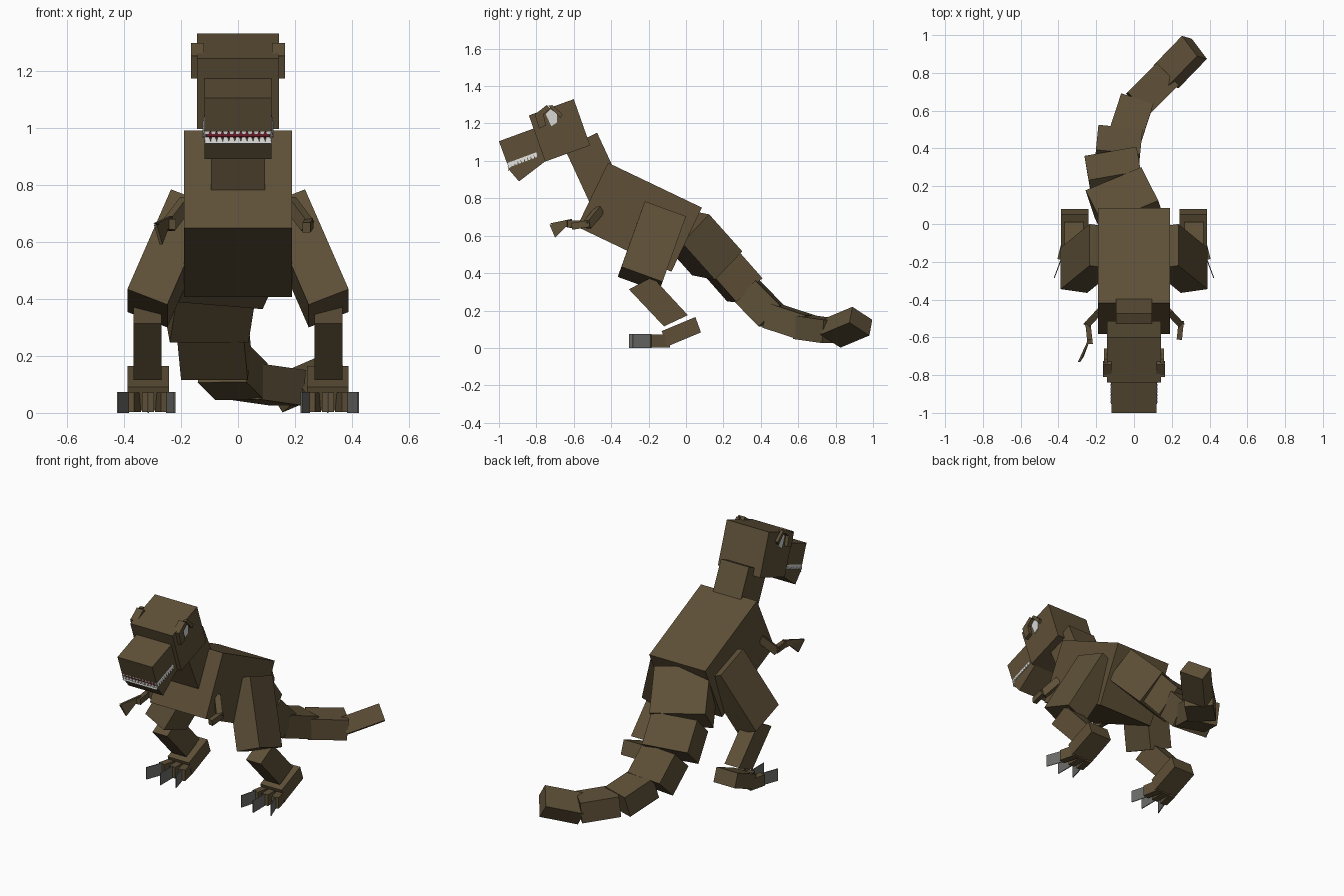
import bpy, bmesh
from mathutils import Vector as V

if "Cube" in bpy.data.objects:
    bpy.data.objects.remove(bpy.data.objects["Cube"])


def material(name, rgb):
    m = bpy.data.materials.new(name)
    m.diffuse_color = (*rgb, 1)
    m.use_nodes = True
    m.node_tree.nodes["Principled BSDF"].inputs["Base Color"].default_value = m.diffuse_color
    return m


HIDE = material("brown_hide", (0.112, 0.08, 0.039))
WHITE = material("tooth_white", (0.68, 0.68, 0.66))
RED = material("mouth_red", (0.16, 0.01, 0.02))
GREY = material("claw_grey", (0.15, 0.15, 0.145))


def slab(name, pts, ext, mat=HIDE, mirror=False):
    """Polygon of 3D points extruded along ext, optionally repeated at -x."""
    bm = bmesh.new()
    for s in ((1, -1) if mirror else (1,)):
        a = [bm.verts.new((p[0] * s, p[1], p[2])) for p in pts]
        b = [bm.verts.new(((p[0] + ext[0]) * s, p[1] + ext[1], p[2] + ext[2])) for p in pts]
        n = len(pts)
        bm.faces.new(a)
        bm.faces.new(b[::-1])
        for i in range(n):
            j = (i + 1) % n
            bm.faces.new((a[i], b[i], b[j], a[j]))
    bmesh.ops.recalc_face_normals(bm, faces=bm.faces)
    me = bpy.data.meshes.new(name)
    bm.to_mesh(me)
    bm.free()
    me.materials.append(mat)
    ob = bpy.data.objects.new(name, me)
    bpy.context.collection.objects.link(ob)
    return ob


def prism(name, yz, x0, x1, mat=HIDE, mirror=False):
    """Side profile in y, z spanning x0 to x1."""
    return slab(name, [(x0, y, z) for y, z in yz], (x1 - x0, 0, 0), mat, mirror)


def limb(name, a, b, w, h, mat=HIDE, mirror=False, side=None):
    """Box running from point a to point b with width w and height h."""
    a, b = V(a), V(b)
    d = (b - a).normalized()
    s = V(side) if side else d.cross(V((0, 0, 1)))
    s = (s - d * s.dot(d)).normalized()
    u = s.cross(d) * h / 2
    s = s * w / 2
    return slab(name, [a + s + u, a - s + u, a - s - u, a + s - u], b - a, mat, mirror)


def zigzag(a, b, drop, n):
    """Points of a saw-tooth edge hanging off the line a-b."""
    a, b, drop = V(a), V(b), V(drop)
    pts = [a]
    for i in range(n):
        pts += [a.lerp(b, (i + 0.15) / n) + drop, a.lerp(b, (i + 0.75) / n) + drop,
                a.lerp(b, (i + 1) / n) + drop * 0.3]
    return pts + [b]


# Body, neck and head
prism("body", [(-.417, .99), (.085, .75), (-.078, .407), (-.583, .648)], -.19, .19)
prism("neck", [(-.475, 1.15), (-.65, 1.068), (-.503, .75), (-.328, .832)], -.095, .095)
prism("head", [(-.60, 1.33), (-.84, 1.243), (-.753, .996), (-.513, 1.083)], -.143, .143)
prism("snout", [(-1.0, 1.105), (-.79, 1.182), (-.747, 1.064), (-.957, .987)], -.118, .118)
prism("lower_jaw", [(-.95, .957), (-.893, .89), (-.73, 1.015), (-.787, 1.082)], -.117, .117)

# Mouth lining
prism("mouth_roof", [(-.945, .992), (-.78, 1.052), (-.778, 1.046), (-.942, .986)], -.11, .11, RED)
prism("mouth_floor", [(-.944, .969), (-.78, 1.06), (-.778, 1.05), (-.94, .962)], -.11, .11, RED)

# Teeth along the sides and across the front
slab("upper_side_teeth", zigzag((.114, -.957, .988), (.114, -.80, 1.046), (.006, .009, -.024), 9),
     (.004, 0, 0), WHITE, True)
slab("lower_side_teeth", zigzag((.113, -.95, .957), (.113, -.81, 1.064), (.001, -.006, .013), 9),
     (.004, 0, 0), WHITE, True)
slab("upper_front_teeth", zigzag((-.118, -.957, .999), (.118, -.957, .999), (0, .003, -.022), 11),
     (0, .005, 0), WHITE)
slab("lower_front_teeth", zigzag((-.117, -.951, .945), (.117, -.951, .945), (0, .003, .022), 11),
     (0, .005, 0), WHITE)

# Eyes with brow ridges in front and above
prism("eye", [(-.75, 1.25), (-.725, 1.275), (-.69, 1.255), (-.69, 1.205), (-.72, 1.185)],
      .14, .148, WHITE, True)
prism("front_brow", [(-.81, 1.252), (-.765, 1.262), (-.748, 1.19), (-.785, 1.172)], .12, .165, HIDE, True)
prism("upper_brow", [(-.80, 1.255), (-.745, 1.298), (-.725, 1.28), (-.775, 1.237)], .12, .165, HIDE, True)
prism("rear_brow", [(-.735, 1.295), (-.715, 1.298), (-.66, 1.25), (-.672, 1.23)], .14, .16, HIDE, True)

# Tail: start, end, width, height, side direction
tail = [
    ((.005, -.01, .65), (-.085, .167, .452), .32, .216, (1, .33, 0)),
    ((-.09, .187, .455), (-.113, .315, .31), .28, .19, (1, .17, 0)),
    ((-.09, .325, .305), (-.077, .457, .171), .235, .16, (1, -.1, 0)),
    ((-.05, .455, .172), (.012, .645, .11), .18, .135, (1, -.3, 0)),
    ((.02, .635, .11), (.175, .79, .088), .165, .125, (1, -1, 0)),
    ((.17, .78, .078), (.32, .935, .143), .15, .10, (.08, -.11, .07)),
]
for i, (a, b, w, h, s) in enumerate(tail):
    limb(f"tail_segment_{i + 1}", a, b, w, h, side=s)

# Legs
down, thick = V((.153, -.125, -.35)), V((-.14, -.02, -.054))
top_front, top_back = V((.235, -.22, .784)), V((.235, 0, .704))
slab("thigh", [top_front, top_back, top_back + thick, top_front + thick], down, mirror=True)
prism("shin", [(-.305, .313), (-.18, .38), (.01, .175), (-.118, .115)], .268, .367, mirror=True)
prism("heel", [(-.13, .09), (.05, .165), (.08, .083), (-.10, .008)], .242, .387, mirror=True)

# Three toes per foot, each with a thin upright claw
for i, (x0, x1, x2, tip) in enumerate(((.27, .25, .222, -.285), (.315, .315, .315, -.305),
                                       (.36, .385, .422, -.285))):
    limb(f"toe_{i}", (x0, -.09, .037), (x1, -.19, .037), .042, .068, mirror=True)
    limb(f"toe_claw_{i}", (x1, -.185, .037), (x2, tip, .037), .005, .074, GREY, True)

# Arms; only the left hand reaches forward
limb("upper_arm", (.18, -.46, .74), (.245, -.53, .655), .035, .045, mirror=True)
limb("right_forearm", (.25, -.515, .665), (.24, -.61, .65), .028, .036)
limb("left_forearm", (-.245, -.515, .665), (-.232, -.635, .662), .028, .036)
slab("left_upper_claw", [(-.23, -.61, .69), (-.23, -.61, .64), (-.285, -.73, .665)], (-.012, 0, 0))
slab("left_lower_claw", [(-.235, -.62, .67), (-.285, -.73, .66), (-.265, -.70, .59)], (-.01, 0, 0))
